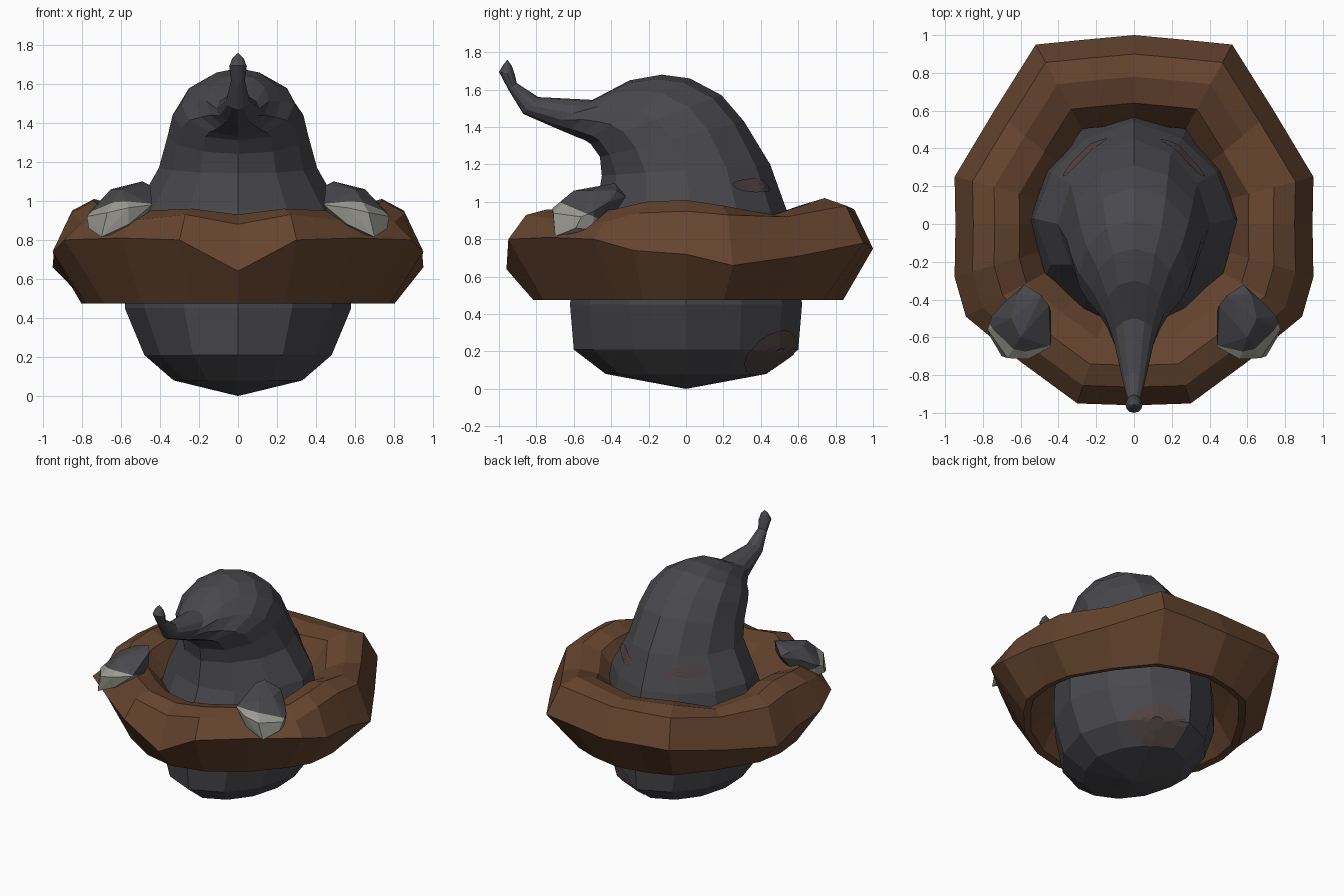
import bpy, bmesh, math
from mathutils import Vector
from mathutils.bvhtree import BVHTree

if "Cube" in bpy.data.objects:
    bpy.data.objects.remove(bpy.data.objects["Cube"])


def material(name, rgb):
    m = bpy.data.materials.new(name)
    m.diffuse_color = (*rgb, 1)
    m.use_nodes = True
    m.node_tree.nodes["Principled BSDF"].inputs["Base Color"].default_value = m.diffuse_color
    return m


GREY = material("charcoal", (0.066, 0.065, 0.073))
BROWN = material("brown", (0.130, 0.058, 0.028))
PALE = material("pale claw", (0.33, 0.33, 0.29))
ROSE = material("dusky rose", (0.080, 0.056, 0.055))


def finish(bm, name, mats):
    bmesh.ops.recalc_face_normals(bm, faces=bm.faces)
    me = bpy.data.meshes.new(name)
    bm.to_mesh(me)
    bm.free()
    for m in mats:
        me.materials.append(m)
    ob = bpy.data.objects.new(name, me)
    bpy.context.collection.objects.link(ob)
    return ob


def bridge(bm, a, b):
    n = len(a)
    for i in range(n):
        bm.faces.new((a[i], a[(i + 1) % n], b[(i + 1) % n], b[i]))


# Body: tilted oval sections (back y, back z, front y, front z, half width)
sections = [
    (0.43, 0.08, -0.43, 0.08, 0.33), (0.60, 0.21, -0.60, 0.21, 0.48),
    (0.62, 0.45, -0.62, 0.45, 0.58), (0.60, 0.70, -0.60, 0.70, 0.58),
    (0.54, 0.95, -0.48, 0.95, 0.53), (0.45, 1.20, -0.45, 1.14, 0.405),
    (0.31, 1.43, -0.46, 1.24, 0.36), (0.19, 1.57, -0.51, 1.31, 0.335),
    (0.02, 1.66, -0.54, 1.33, 0.29), (-0.13, 1.68, -0.58, 1.345, 0.22),
    (-0.30, 1.65, -0.64, 1.37, 0.16), (-0.50, 1.545, -0.71, 1.40, 0.11),
    (-0.79, 1.56, -0.87, 1.47, 0.06), (-0.905, 1.635, -0.95, 1.60, 0.035),
    (-0.915, 1.68, -1.0, 1.695, 0.045), (-0.93, 1.725, -0.975, 1.735, 0.03)]
N = 12
bm = bmesh.new()
rings = []
for j, (yb, zb, yf, zf, w) in enumerate(sections):
    ring = []
    for i in range(N):
        t = 2 * math.pi * i / N
        s = 1 - (0.06 if j < 6 else 0) * math.sin(2 * t) ** 2  # flatten the diagonals
        k = (1 + s * math.cos(t)) / 2
        ring.append(bm.verts.new((w * s * math.sin(t), yf + (yb - yf) * k,
                                  zf + (zb - zf) * k)))
    rings.append(ring)
for a, b in zip(rings, rings[1:]):
    bridge(bm, a, b)
for ring, tip in ((rings[0], (0, 0, 0)), (rings[-1], (0, -0.955, 1.76))):
    v = bm.verts.new(tip)
    for i in range(N):
        bm.faces.new((ring[i], ring[(i + 1) % N], v))
bmesh.ops.recalc_face_normals(bm, faces=bm.faces)
tree = BVHTree.FromBMesh(bm)
finish(bm, "hooded_body", [GREY])


# Faint rosy patches laid on the body surface
def patch(name, centre, rw, rh):
    c, nrm, _, _ = tree.find_nearest(Vector(centre))
    side = Vector((0, 0, 1)).cross(nrm).normalized()
    up = nrm.cross(side)
    bm = bmesh.new()
    loops = []
    for r in (0.25, 0.5, 0.75, 1.0):
        loop = []
        for i in range(16):
            t = math.tau * i / 16
            p = c + side * (rw * r * math.cos(t)) + up * (rh * r * math.sin(t))
            q, n, _, _ = tree.find_nearest(p)
            loop.append(bm.verts.new(q + n * 0.007))
        loops.append(loop)
    bm.faces.new(loops[0])
    for a, b in zip(loops, loops[1:]):
        bridge(bm, a, b)
    finish(bm, name, [ROSE])


patch("hood_patch_right", (0.27, 0.37, 1.09), 0.16, 0.04)
patch("hood_patch_left", (-0.27, 0.37, 1.09), 0.16, 0.04)
patch("belly_patch", (0.21, 0.50, 0.16), 0.22, 0.18)

# Collar: rim stations (x, y, rim z, shoulder z, crest z, base scale), mirrored across x
half = [
    (0, 1.00, 0.75, 0.96, 0.98, 0.84), (0.27, 0.975, 0.77, 0.97, 1.00, 0.82),
    (0.52, 0.95, 0.78, 0.98, 1.02, 0.77), (0.74, 0.60, 0.71, 0.92, 0.93, 0.81),
    (0.95, 0.25, 0.66, 0.93, 0.98, 0.81), (0.945, 0, 0.72, 0.95, 1.01, 0.85),
    (0.95, -0.28, 0.74, 0.94, 1.00, 0.82), (0.89, -0.49, 0.80, 0.89, 0.96, 0.77),
    (0.60, -0.73, 0.81, 0.90, 0.95, 0.82), (0.30, -0.95, 0.80, 0.93, 0.96, 0.80),
    (0, -0.96, 0.64, 0.88, 0.93, 0.85)]
stations = half + [(-s[0],) + s[1:] for s in half[-2:0:-1]]
bm = bmesh.new()
loops = []
for x, y, zr, zs, zc, base in stations:
    prof = [(1, zr), (base, 0.475), (base - 0.05, 0.485), (0.68, 0.62),
            (0.53, 0.80), (0.64, zc - 0.04), (0.78, zc), (0.90, zs)]
    loops.append([bm.verts.new((x * f, y * f, z)) for f, z in prof])
for a, b in zip(loops, loops[1:] + loops[:1]):
    bridge(bm, a, b)
finish(bm, "brown_collar", [BROWN])

# Paws: faceted lumps, the lower front cut off as a pale claw
paw = [(0.58, -0.32, 1.03), (0.45, -0.43, 1.08), (0.44, -0.46, 0.98), (0.62, -0.37, 1.06),
       (0.49, -0.38, 1.10), (0.65, -0.50, 1.06), (0.755, -0.49, 0.95), (0.775, -0.56, 0.92),
       (0.765, -0.59, 0.86), (0.70, -0.70, 0.815), (0.67, -0.71, 0.94), (0.56, -0.715, 0.965),
       (0.44, -0.65, 0.98), (0.60, -0.60, 1.06), (0.50, -0.50, 0.86), (0.62, -0.38, 0.94),
       (0.74, -0.50, 0.85), (0.56, -0.70, 0.88), (0.68, -0.41, 1.0)]
for sx, side in ((1, "right"), (-1, "left")):
    bm = bmesh.new()
    for x, y, z in paw:
        bm.verts.new((x * sx, y, z))
    bmesh.ops.convex_hull(bm, input=bm.verts)
    loose = [v for v in bm.verts if not v.link_faces]
    bmesh.ops.delete(bm, geom=loose, context='VERTS')
    co, no = Vector((0.62 * sx, -0.68, 1.0)), Vector((0, -0.38, -0.9))
    bmesh.ops.bisect_plane(bm, geom=bm.verts[:] + bm.edges[:] + bm.faces[:],
                           plane_co=co, plane_no=no)
    for f in bm.faces:
        f.material_index = 1 if (f.calc_center_median() - co).dot(no) > 0 else 0
    finish(bm, "paw_" + side, [GREY, PALE])
